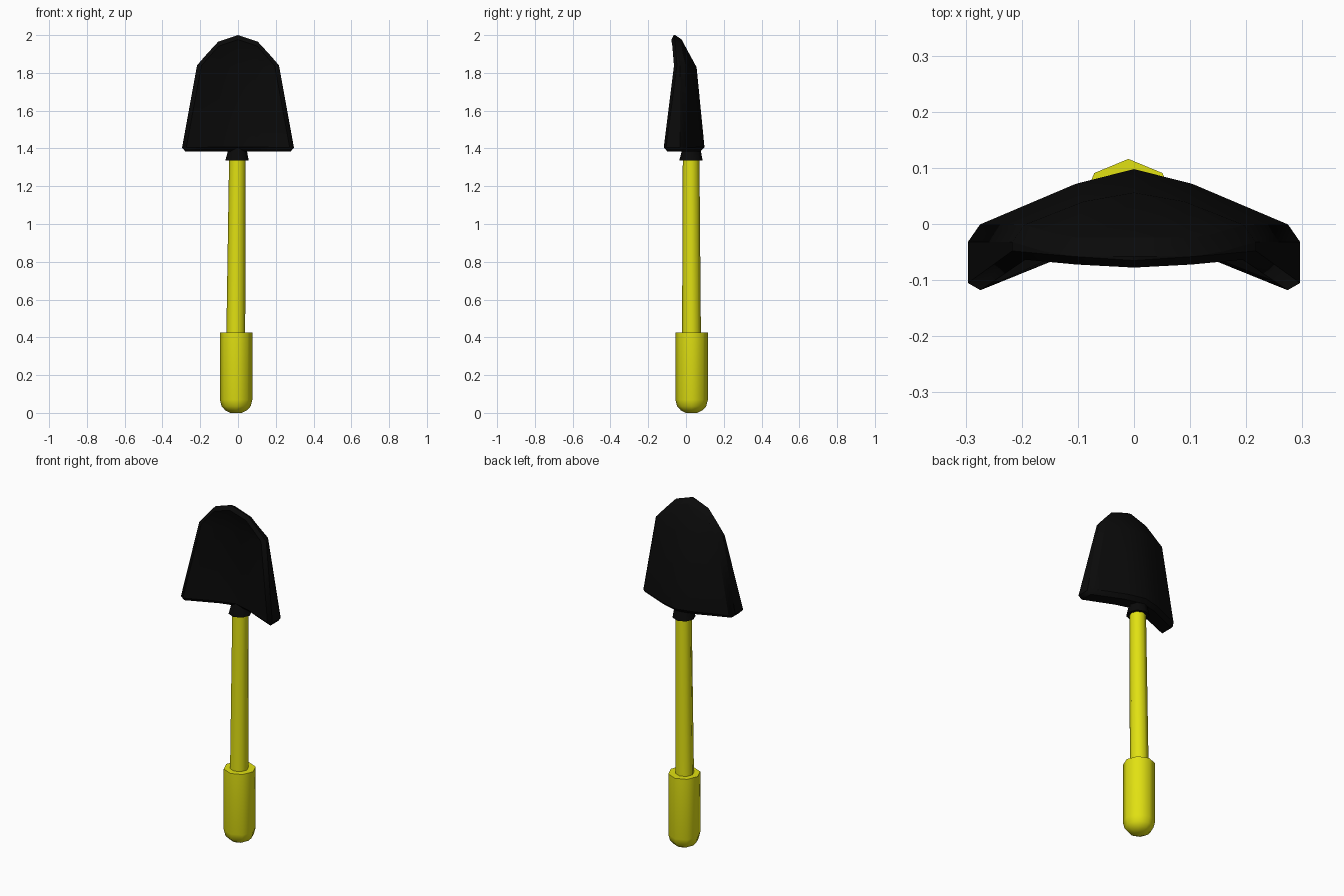
import bpy, bmesh, math
from mathutils import Vector

cube = bpy.data.objects.get("Cube")
if cube:
    bpy.data.objects.remove(cube)


def material(name, rgb):
    m = bpy.data.materials.new(name)
    m.use_nodes = True
    m.diffuse_color = (*rgb, 1)
    m.node_tree.nodes["Principled BSDF"].inputs["Base Color"].default_value = (*rgb, 1)
    return m


yellow = material("yellow", (0.75, 0.75, 0.006))
black = material("black", (0.003, 0.003, 0.003))


def finish(name, bm, mat, angle):
    bmesh.ops.recalc_face_normals(bm, faces=bm.faces)
    mesh = bpy.data.meshes.new(name)
    bm.to_mesh(mesh)
    bm.free()
    mesh.materials.append(mat)
    ob = bpy.data.objects.new(name, mesh)
    bpy.context.collection.objects.link(ob)
    bpy.ops.object.select_all(action='DESELECT')
    ob.select_set(True)
    bpy.context.view_layer.objects.active = ob
    bpy.ops.object.shade_smooth_by_angle(angle=math.radians(angle))
    return ob


def turned(name, profile, start, end, mat, sides=8):
    """Stack rings of (radius, z), their centres sliding from start to end."""
    bm = bmesh.new()
    z0, z1 = profile[0][1], profile[-1][1]
    rings = []
    for r, z in profile:
        c = Vector(start).lerp(Vector(end), (z - z0) / (z1 - z0))
        rings.append([bm.verts.new((c.x + r * math.cos(math.tau * i / sides),
                                    c.y + r * math.sin(math.tau * i / sides), z))
                      for i in range(sides)])
    for a, b in zip(rings, rings[1:]):
        for i in range(sides):
            j = (i + 1) % sides
            bm.faces.new((a[i], a[j], b[j], b[i]))
    bm.faces.new(rings[0])
    bm.faces.new(rings[-1])
    return finish(name, bm, mat, 50)


# Handle: rounded grip, slender shaft and flared collar
turned("grip", [(0.03, 0), (0.058, 0.014), (0.077, 0.035), (0.086, 0.07), (0.086, 0.425)],
       (-0.01, 0.03), (-0.01, 0.03), yellow)
turned("shaft", [(0.05, 0.40), (0.044, 1.36)], (-0.012, 0.029), (-0.003, 0.027), yellow)
turned("collar", [(0.062, 1.335), (0.043, 1.42)], (-0.005, 0.026), (-0.002, 0.03), black)

# Blade: half rows of (x, z, back y, front y) from the centre to the edge
rows = [
    [(0, 1.385, 0.10, -0.02), (0.105, 1.385, 0.073, -0.05), (0.3, 1.383, -0.01, -0.13)],
    [(0, 1.83, 0.056, -0.02), (0.09, 1.83, 0.04, -0.035), (0.217, 1.84, -0.01, -0.07)],
    [(0, 2.0, -0.036, -0.087), (0.105, 1.965, -0.036, -0.08), (0.163, 1.902, -0.026, -0.075)],
]
bm = bmesh.new()
sheets = []
for side in (2, 3):
    sheet = []
    for row in rows:
        full = [(-p[0], p[1], p[side]) for p in row[:0:-1]] + [(p[0], p[1], p[side]) for p in row]
        sheet.append([bm.verts.new((x, y, z)) for x, z, y in full])
    for a, b in zip(sheet, sheet[1:]):
        for i in range(len(a) - 1):
            bm.faces.new((a[i], a[i + 1], b[i + 1], b[i]))
    sheets.append(sheet)


def outline(s):
    return s[0] + [r[-1] for r in s[1:]] + s[-1][-2::-1] + [r[0] for r in s[-2:0:-1]]


# Rim joining the back and front sheets
back, front = outline(sheets[0]), outline(sheets[1])
for i in range(len(back)):
    j = (i + 1) % len(back)
    bm.faces.new((back[i], back[j], front[j], front[i]))
blade = finish("blade", bm, black, 30)
bevel = blade.modifiers.new("soft_rim", 'BEVEL')
bevel.width = 0.022
bevel.segments = 1
bevel.limit_method = 'ANGLE'
bevel.angle_limit = math.radians(50)
